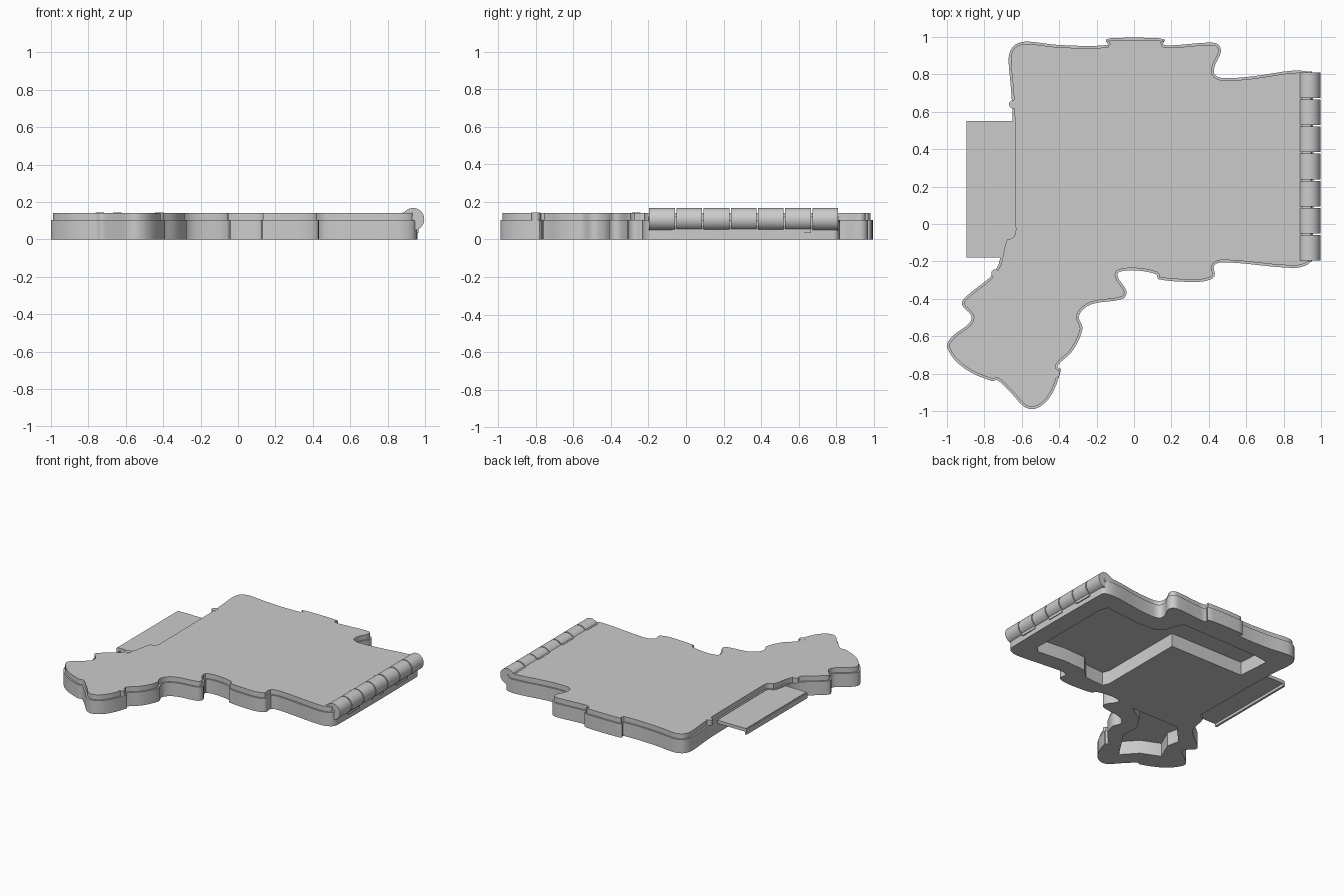
import bpy
import math
from mathutils import Vector

if "Cube" in bpy.data.objects:
    bpy.data.objects.remove(bpy.data.objects["Cube"], do_unlink=True)

grey = bpy.data.materials.new("plain grey")
grey.use_nodes = True
grey.diffuse_color = (0.6, 0.6, 0.6, 1)
grey.node_tree.nodes["Principled BSDF"].inputs["Base Color"].default_value = (0.6, 0.6, 0.6, 1)


def finish(obj, name):
    """Name the part, colour it and smooth its curved walls."""
    obj.name = name
    obj.data.materials.clear()
    obj.data.materials.append(grey)
    bpy.ops.object.select_all(action="DESELECT")
    obj.select_set(True)
    bpy.context.view_layer.objects.active = obj
    bpy.ops.object.shade_smooth_by_angle(angle=math.radians(35))
    return obj


def smooth_loop(points, steps=4):
    """Closed Hermite curve through the points, without overshoot."""
    pts = [Vector(p) for p in points]
    count = len(pts)
    tangents = [(pts[(i + 1) % count] - pts[i - 1]).normalized() for i in range(count)]
    result = []
    for i in range(count):
        a, b = pts[i], pts[(i + 1) % count]
        length = (b - a).length
        ta, tb = tangents[i] * length, tangents[(i + 1) % count] * length
        for k in range(steps):
            t = k / steps
            blend = t * t * (3 - 2 * t)
            result.append(a.lerp(b, blend) + ta * (t * (1 - t) ** 2) - tb * (t * t * (1 - t)))
    return result


def inset(points, amount):
    """Move a clockwise loop inward along its normals."""
    result = []
    for i, p in enumerate(points):
        d = (points[(i + 1) % len(points)] - points[i - 1]).normalized()
        result.append(p + Vector((d.y, -d.x)) * amount)
    return result


def plate(name, loops, bottom, top):
    """Extruded flat shape; the loops after the first are holes."""
    curve = bpy.data.curves.new(name, "CURVE")
    curve.dimensions = "2D"
    curve.fill_mode = "BOTH"
    curve.extrude = (top - bottom) / 2
    for loop in loops:
        spline = curve.splines.new("POLY")
        spline.points.add(len(loop) - 1)
        for point, p in zip(spline.points, loop):
            point.co = (p[0], p[1], 0, 1)
        spline.use_cyclic_u = True
    obj = bpy.data.objects.new(name, curve)
    bpy.context.collection.objects.link(obj)
    obj.location.z = (top + bottom) / 2
    bpy.ops.object.select_all(action="DESELECT")
    obj.select_set(True)
    bpy.context.view_layer.objects.active = obj
    bpy.ops.object.convert(target="MESH")
    return finish(bpy.context.view_layer.objects.active, name)


def box(name, low, high):
    low, high = Vector(low), Vector(high)
    bpy.ops.mesh.primitive_cube_add(size=1, location=(low + high) / 2)
    obj = bpy.context.object
    obj.scale = high - low
    return finish(obj, name)


def cylinder(name, location, radius, depth, along_y=False, sides=32):
    rotation = (math.pi / 2, 0, 0) if along_y else (0, 0, 0)
    bpy.ops.mesh.primitive_cylinder_add(vertices=sides, radius=radius, depth=depth,
                                        location=location, rotation=rotation)
    return finish(bpy.context.object, name)


# Wavy silhouette, clockwise from the back left corner
back = [(-.67, .89), (-.65, .945), (-.61, .97), (-.56, .975), (-.4, .957), (-.14, .957),
        (-.15, .985), (-.08, .995), (.08, .995), (.165, .985), (.155, .96), (.23, .957),
        (.4, .97), (.45, .96), (.465, .92), (.43, .84), (.435, .795), (.49, .78),
        (.64, .79), (.85, .82), (.94, .81), (.955, .78)]
front = [(.955, -.17), (.93, -.215), (.85, -.235), (.5, -.205), (.43, -.22), (.43, -.28),
         (.38, -.305), (.3, -.31), (.13, -.295), (.12, -.27), (.03, -.25), (-.05, -.25),
         (-.09, -.27), (-.04, -.36), (-.06, -.4), (-.23, -.43), (-.295, -.49),
         (-.275, -.56), (-.33, -.68), (-.41, -.76), (-.39, -.78)]
foot = [(-.46, -.94), (-.56, -.99), (-.66, -.9), (-.73, -.835), (-.76, -.84), (-.91, -.77),
        (-1, -.66), (-.97, -.6), (-.88, -.53), (-.87, -.49), (-.92, -.43), (-.9, -.39),
        (-.74, -.25), (-.69, -.08), (-.65, -.06), (-.645, 0), (-.65, .6), (-.66, .75)]
outline = smooth_loop(back + front + foot)

# Hollows open to the underside
main_pocket = [(-.5, .55), (-.52, .8), (-.4, .82), (.25, .83), (.3, .7), (.36, .65),
               (.5, .64), (.8, .67), (.82, .6), (.82, -.05), (.78, -.1), (.55, -.08),
               (.37, -.09), (.3, -.16), (.14, -.17), (.12, -.12), (.12, .55)]
foot_pocket = [(-.56, -.83), (-.66, -.72), (-.8, -.66), (-.74, -.52), (-.76, -.43),
               (-.62, -.28), (-.22, -.28), (-.35, -.36), (-.42, -.47), (-.41, -.6)]

plate("base_body", [outline, main_pocket, foot_pocket], 0, .104)
plate("lid", [inset(outline, .012)], .102, .142)

# Sliding tab with a downturned lip
box("sliding_tab", (-.89, -.18, .075), (-.6, .55, .1))
box("tab_lip", (-.896, -.18, .055), (-.88, .55, .095))

# Small locating pins on the lid edge
for i, (x, y) in enumerate([(-.645, .64), (-.74, -.265), (-.42, -.8)]):
    cylinder(f"locating_pin_{i + 1}", (x, y, .123), .023, .04, sides=24)

# Hinge: alternate knuckles join the lid and the base
knuckles = 7
start, end = -.2, .815
pitch = (end - start) / knuckles
for i in range(knuckles):
    y = start + pitch * (i + .5)
    half = pitch / 2 - .004
    cylinder(f"hinge_knuckle_{i + 1}", (.936, y, .108), .06, 2 * half, along_y=True)
    if i % 2 == 0:
        box(f"lid_leaf_{i + 1}", (.876, y - half, .1), (.93, y + half, .144))
    else:
        box(f"base_leaf_{i + 1}", (.886, y - half, .035), (.965, y + half, .1))
cylinder("hinge_pin", (.936, (start + end) / 2, .108), .015, end - start, along_y=True)
